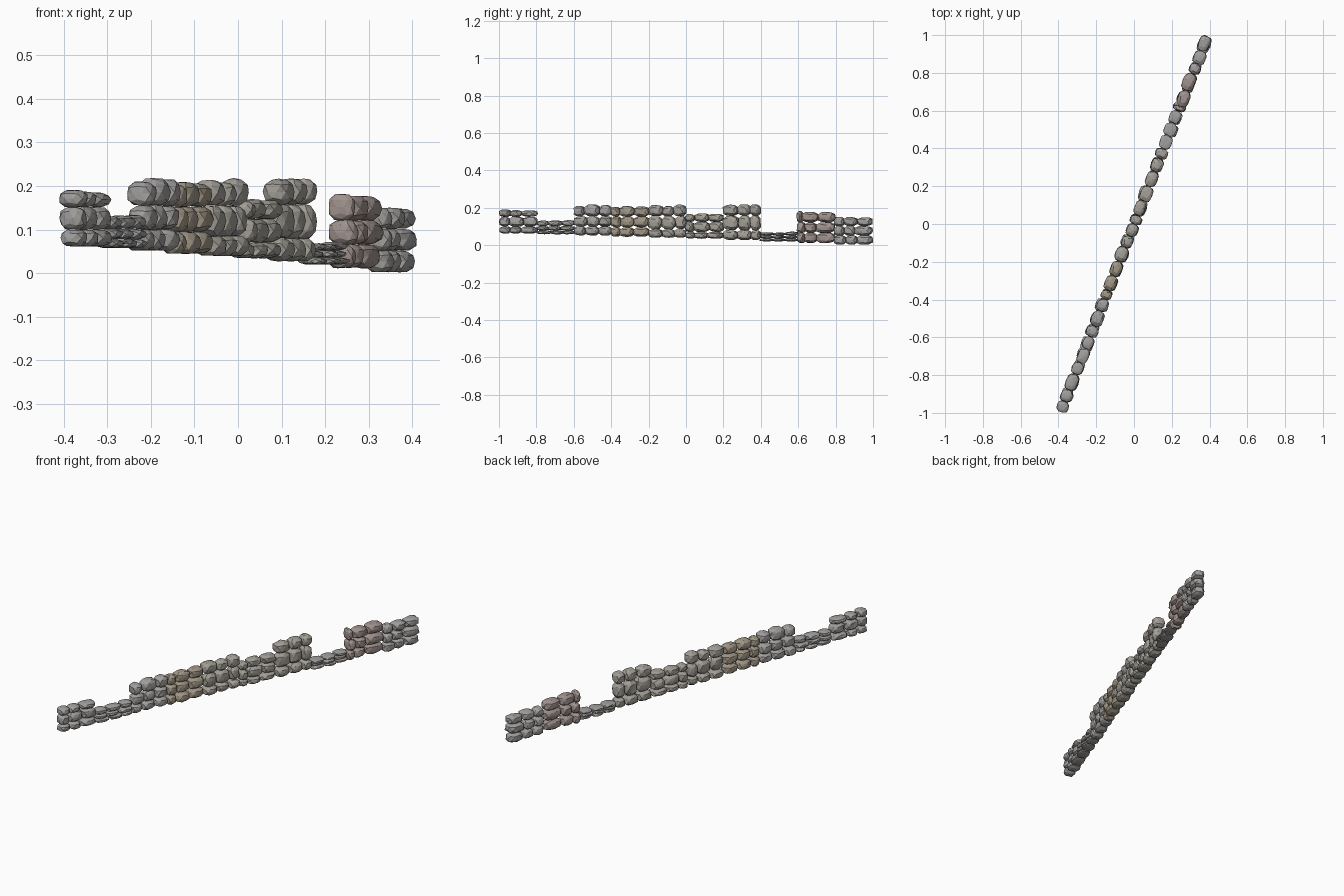
import bpy, bmesh, math, random
from mathutils import Vector

if "Cube" in bpy.data.objects:
    bpy.data.objects.remove(bpy.data.objects["Cube"])

random.seed(7)

SLOPE_X = 0.39                                   # x offset of the wall axis at y = 1
L = math.hypot(1.0, SLOPE_X)
ALONG = Vector((SLOPE_X / L, 1 / L, 0))          # direction of the wall
ACROSS = Vector((1 / L, -SLOPE_X / L, 0))        # through its thickness

# per section: course boundaries in z, column boundaries along it, colour
GREY, WARM, TAN, RED = (.36, .35, .34), (.37, .35, .31), (.36, .31, .24), (.35, .29, .27)
SECTIONS = [
    ((.062, .100, .152, .190), (0, .30, .60, 1), GREY),
    ((.058, .078, .102, .132), (0, .35, .68, 1), GREY),
    ((.052, .100, .155, .215), (0, .32, .70, 1), GREY),
    ((.045, .095, .153, .210), (0, .26, .62, 1), TAN),
    ((.040, .085, .155, .214), (0, .36, .68, 1), WARM),
    ((.035, .070, .125, .170), (0, .25, .60, 1), WARM),
    ((.028, .080, .158, .220), (0, .42, .74, 1), WARM),
    ((.020, .036, .052, .073), (0, .36, .66, 1), GREY),
    ((.012, .066, .122, .180), (0, .17, .54, 1), RED),
    ((.003, .052, .102, .148), (0, .30, .58, 1), GREY),
]


def add_stone(bm, centre, half):
    """Faceted rounded block: half = sizes along, across and up."""
    tmp = bmesh.ops.create_icosphere(bm, subdivisions=2, radius=1)
    for v in tmp["verts"]:
        c = v.co.copy()
        n = sum(abs(a) ** 3.2 for a in c) ** (1 / 3.2)
        c = c / n * random.uniform(0.92, 1.03)
        v.co = (centre + ALONG * c.x * half[0] + ACROSS * c.y * half[1]
                + Vector((0, 0, c.z * half[2])))


# wall sections laid in courses from one end to the other
for i, (zs, cols, colour) in enumerate(SECTIONS):
    y0 = -0.995 + 0.199 * i
    bm = bmesh.new()
    for r in range(3):
        shifts = [0] + [random.uniform(-.05, .05) for _ in cols[1:-1]] + [0]
        edges = [c + s for c, s in zip(cols, shifts)]
        for a, b in zip(edges, edges[1:]):
            y = y0 + 0.199 * (a + b) / 2
            z0, z1 = zs[r], zs[r + 1]
            if r == 2:
                z1 += random.uniform(-.007, .003)
            off = random.uniform(-.004, .004)
            centre = Vector((SLOPE_X * y, y, (z0 + z1) / 2)) + ACROSS * off
            half = (0.199 * L * (b - a) / 2 * 1.02,
                    random.uniform(.029, .036), (z1 - z0) / 2 * 1.04)
            add_stone(bm, centre, half)
    me = bpy.data.meshes.new("wall_section")
    bm.to_mesh(me)
    bm.free()
    ob = bpy.data.objects.new(f"wall_section_{i + 1}", me)
    bpy.context.collection.objects.link(ob)
    mat = bpy.data.materials.new(f"stone_{i + 1}")
    mat.diffuse_color = (*colour, 1)
    mat.use_nodes = True
    mat.node_tree.nodes["Principled BSDF"].inputs["Base Color"].default_value = mat.diffuse_color
    me.materials.append(mat)
